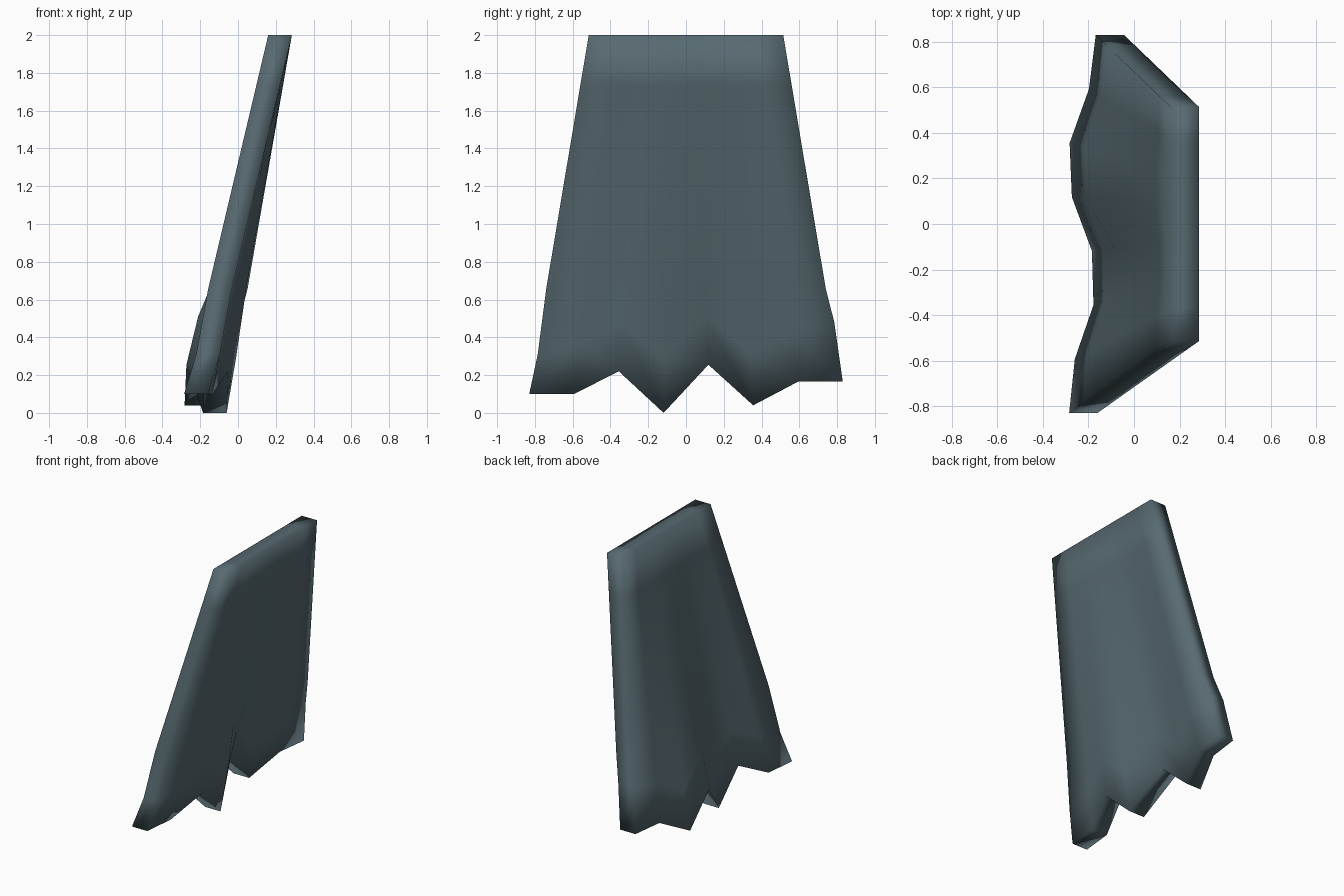
import bpy, bmesh
from mathutils import Vector

cube = bpy.data.objects.get("Cube")
if cube:
    bpy.data.objects.remove(cube)

# Slate cloth colour
cloth = bpy.data.materials.new("slate_cloth")
cloth.use_nodes = True
colour = (0.095, 0.143, 0.163, 1)
cloth.diffuse_color = colour
cloth.node_tree.nodes["Principled BSDF"].inputs["Base Color"].default_value = colour

# Hem: ripple in x, jagged height, and height of the row just above it
HEM_X = [-0.285, -0.26, -0.178, -0.185, -0.273, -0.283, -0.198, -0.168]
HEM_Z = [0.10, 0.10, 0.22, 0.0, 0.255, 0.04, 0.165, 0.165]
FOLD_Z = [0.31, 0.36, 0.47, 0.29, 0.51, 0.32, 0.42, 0.48]
TOP_X, TOP_HALF, HEM_HALF, THICK, N = 0.16, 0.515, 0.83, 0.125, 7


def cape_point(row, col):
    """Point on the leaning sheet, flaring from the straight top to the hem."""
    t, side = row / N, 2 * col / N - 1
    z = 2 - 1.88 * t
    if row == N:
        z = HEM_Z[col]
    elif row == N - 1:
        z = FOLD_Z[col]
    x = TOP_X + (HEM_X[col] - TOP_X) * t
    y = side * (TOP_HALF + (HEM_HALF - TOP_HALF) * t)
    return Vector((x, y, z))


# Sheet grid, then thickened along x
bm = bmesh.new()
grid = [[bm.verts.new(cape_point(r, c)) for c in range(N + 1)] for r in range(N + 1)]
for r in range(N):
    for c in range(N):
        bm.faces.new((grid[r][c], grid[r][c + 1], grid[r + 1][c + 1], grid[r + 1][c]))
out = bmesh.ops.extrude_face_region(bm, geom=bm.faces[:], use_keep_orig=True)
moved = [g for g in out["geom"] if isinstance(g, bmesh.types.BMVert)]
bmesh.ops.translate(bm, verts=moved, vec=(THICK, 0, 0))
bmesh.ops.recalc_face_normals(bm, faces=bm.faces[:])
for face in bm.faces:
    face.smooth = True

mesh = bpy.data.meshes.new("cape")
bm.to_mesh(mesh)
bm.free()
mesh.materials.append(cloth)
cape = bpy.data.objects.new("cape", mesh)
bpy.context.collection.objects.link(cape)
